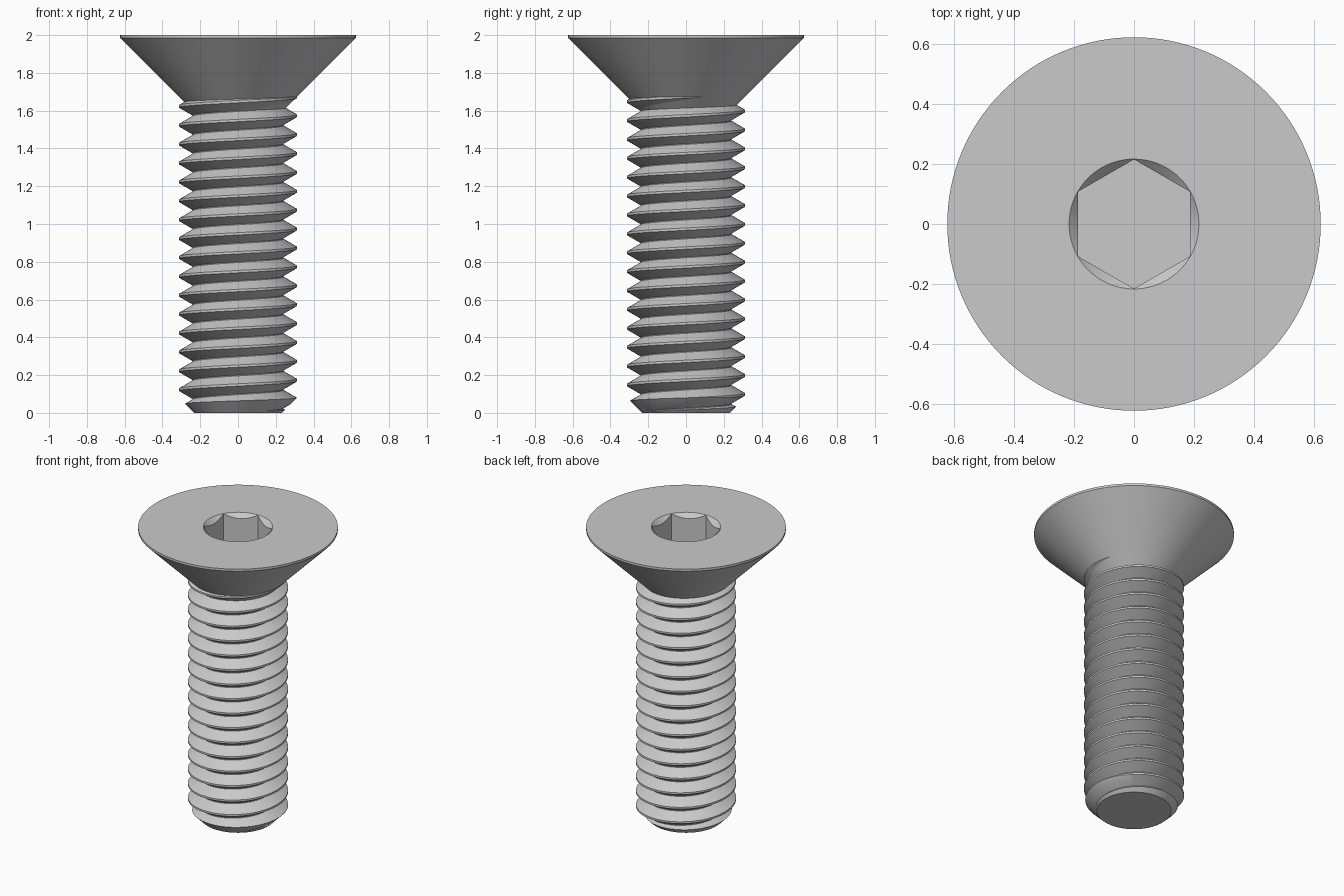
import bpy, bmesh, math

if "Cube" in bpy.data.objects:
    bpy.data.objects.remove(bpy.data.objects["Cube"], do_unlink=True)

GREY = (0.59, 0.59, 0.59, 1.0)
steel = bpy.data.materials.new("grey_steel")
steel.use_nodes = True
steel.diffuse_color = GREY
steel.node_tree.nodes["Principled BSDF"].inputs["Base Color"].default_value = GREY


def finish(bm, name):
    bmesh.ops.recalc_face_normals(bm, faces=bm.faces)
    mesh = bpy.data.meshes.new(name)
    bm.to_mesh(mesh)
    bm.free()
    mesh.materials.append(steel)
    obj = bpy.data.objects.new(name, mesh)
    bpy.context.collection.objects.link(obj)
    return obj


def lathe(name, profile, sides, turn=0.0):
    """Closed solid from (radius, height) points, capped at both ends."""
    bm = bmesh.new()
    angles = [turn + math.tau * i / sides for i in range(sides)]
    rings = [[bm.verts.new((r * math.cos(a), r * math.sin(a), z)) for a in angles]
             for r, z in profile]
    for low, high in zip(rings, rings[1:]):
        for i in range(sides):
            k = (i + 1) % sides
            bm.faces.new((low[i], low[k], high[k], high[i]))
    bm.faces.new(rings[0][::-1])
    bm.faces.new(rings[-1])
    return finish(bm, name)


def activate(obj):
    bpy.ops.object.select_all(action="DESELECT")
    obj.select_set(True)
    bpy.context.view_layer.objects.active = obj


def cut(obj, cutter, operation):
    """Apply a boolean and discard the cutter."""
    cutter.hide_render = True
    activate(obj)
    mod = obj.modifiers.new("cut", "BOOLEAN")
    mod.operation = operation
    mod.solver = "EXACT"
    mod.object = cutter
    bpy.ops.object.modifier_apply(modifier=mod.name)
    bpy.data.objects.remove(cutter, do_unlink=True)


def helical_rod(name, crest, root, pitch, start, turns, sides):
    """Closed right-hand threaded rod with flat crests and narrow roots."""
    steps = [(crest, -1 / 16), (crest, 1 / 16), (root, 0.48), (root, 0.52)]
    rows = [(r, start + pitch * (t + f)) for t in range(turns) for r, f in steps]
    bm = bmesh.new()
    cols = []
    for i in range(sides):
        a = math.tau * i / sides
        lift = pitch * i / sides
        cols.append([bm.verts.new((r * math.cos(a), r * math.sin(a), z + lift))
                     for r, z in rows])
    for i in range(sides):
        # the last column joins the first one a full turn higher
        wrap = i == sides - 1
        left = cols[i]
        right = cols[0][len(steps):] if wrap else cols[i + 1]
        for j in range(len(right) - 1):
            bm.faces.new((left[j], right[j], right[j + 1], left[j + 1]))
    # fan both open ends to the axis
    bottom = bm.verts.new((0, 0, start - pitch))
    top = bm.verts.new((0, 0, start + pitch * (turns + 1)))
    middle = start + pitch * turns / 2
    for edge in [e for e in bm.edges if e.is_boundary]:
        tip = top if edge.verts[0].co.z > middle else bottom
        bm.faces.new((edge.verts[0], edge.verts[1], tip))
    return finish(bm, name)


# Threaded shank, trimmed to a chamfered end
shank = helical_rod("threaded_shank", 0.3125, 0.241, 0.1, -0.227, 20, 72)
trim = lathe("shank_trim", [(0.232, 0), (0.352, 0.12), (0.352, 1.7)], 72, 0.01)
cut(shank, trim, "INTERSECT")

# Countersunk head with a thin rim
head = lathe("countersunk_head", [(0.24, 1.601), (0.624, 1.985), (0.624, 2.0)], 128)

# Hexagonal socket with a conical lead-in
socket = lathe("socket_cutter", [(0.216, 1.75), (0.216, 2.1)], 6, math.pi / 2)
cut(head, socket, "DIFFERENCE")
lead_in = lathe("lead_in_cutter", [(0.117, 1.9), (0.227, 2.01)], 96, 0.01)
cut(head, lead_in, "DIFFERENCE")

for part in (shank, head):
    activate(part)
    bpy.ops.object.shade_smooth_by_angle(angle=math.radians(30))
